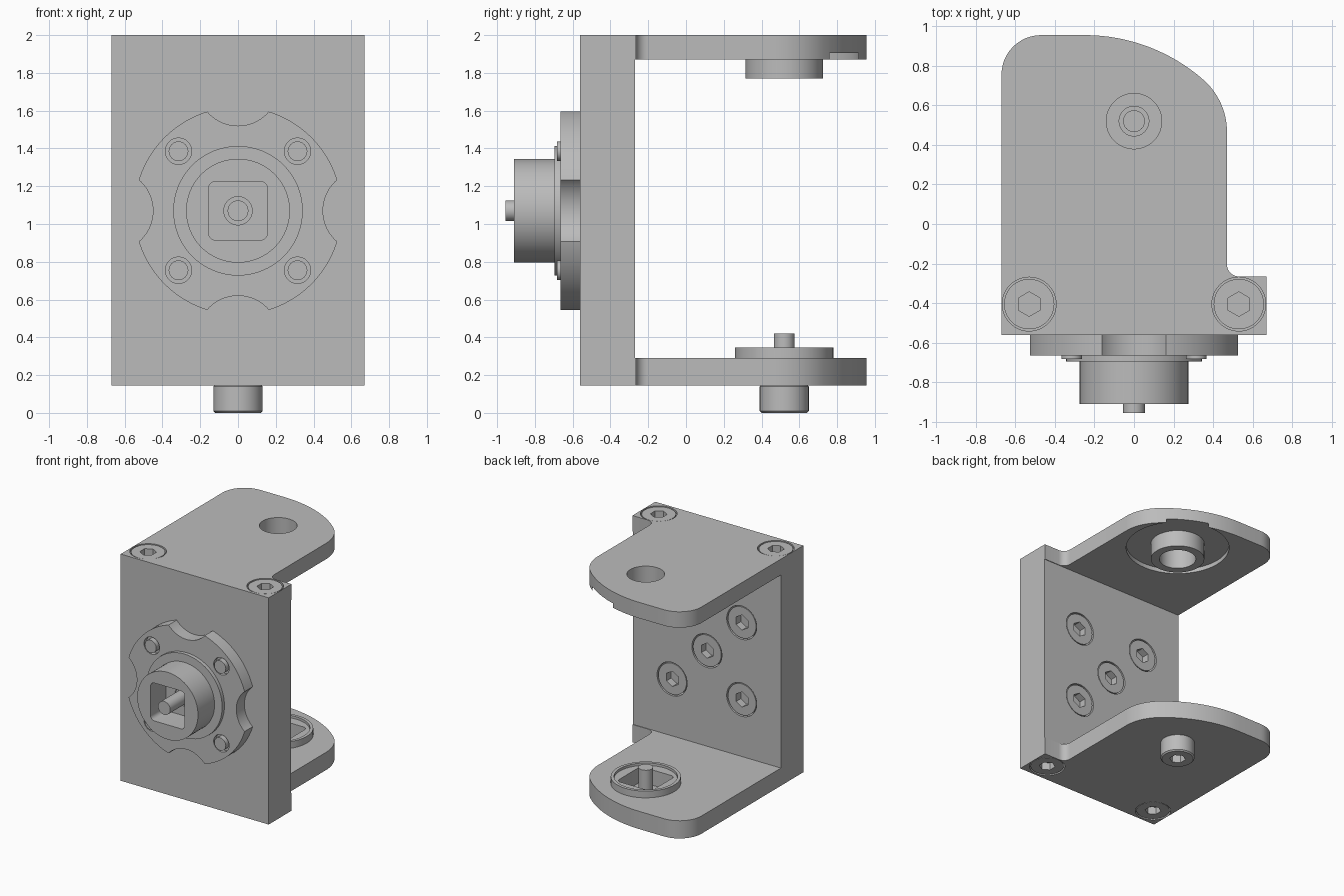
import bpy, bmesh
from math import sin, cos, radians, pi
from mathutils import Matrix

cube = bpy.data.objects.get("Cube")
if cube:
    bpy.data.objects.remove(cube, do_unlink=True)

grey = bpy.data.materials.new("plain grey")
grey.use_nodes = True
grey.diffuse_color = (0.5, 0.5, 0.5, 1)
grey.node_tree.nodes["Principled BSDF"].inputs["Base Color"].default_value = grey.diffuse_color

# Directions: each turns local +z to face that way
UP = Matrix.Identity(4)
DOWN = Matrix.Rotation(pi, 4, 'X')
FRONT = Matrix.Rotation(pi / 2, 4, 'X')
BACK = Matrix.Rotation(-pi / 2, 4, 'X')


def arc(cx, cy, r, a0, a1, n=10):
    angles = [radians(a0 + (a1 - a0) * i / n) for i in range(n + 1)]
    return [(cx + r * cos(a), cy + r * sin(a)) for a in angles]


def circle(r, n=64):
    return arc(0, 0, r, 90, 450 - 360 / n, n - 1)


def rounded_square(h, r):
    c = h - r
    return [p for i, (x, y) in enumerate([(c, c), (-c, c), (-c, -c), (c, -c)])
            for p in arc(x, y, r, 90 * i, 90 * i + 90, 6)]


def prism(name, profile, origin, low, high, facing=UP):
    """Extrude a closed profile from low to high along the facing direction."""
    bm = bmesh.new()
    face = bm.faces.new([bm.verts.new((x, y, low)) for x, y in profile])
    top = bmesh.ops.extrude_face_region(bm, geom=[face])
    verts = [v for v in top["geom"] if isinstance(v, bmesh.types.BMVert)]
    bmesh.ops.translate(bm, verts=verts, vec=(0, 0, high - low))
    bmesh.ops.recalc_face_normals(bm, faces=bm.faces)
    bm.transform(Matrix.Translation(origin) @ facing)
    mesh = bpy.data.meshes.new(name)
    bm.to_mesh(mesh)
    bm.free()
    mesh.materials.append(grey)
    ob = bpy.data.objects.new(name, mesh)
    bpy.context.collection.objects.link(ob)
    return ob


def activate(ob):
    bpy.ops.object.select_all(action='DESELECT')
    ob.select_set(True)
    bpy.context.view_layer.objects.active = ob


def cut(ob, *cutters):
    activate(ob)
    for cutter in cutters:
        mod = ob.modifiers.new("cut", 'BOOLEAN')
        mod.operation = 'DIFFERENCE'
        mod.solver = 'EXACT'
        mod.object = cutter
        bpy.ops.object.modifier_apply(modifier=mod.name)
        bpy.data.objects.remove(cutter, do_unlink=True)


def hole(profile, origin, low, high, facing=UP):
    return prism("cutter", profile, origin, low, high, facing)


# Bracket: side outline extruded full height, then opened at the back
outline = [(-0.67, -0.56), (0.67, -0.56), (0.67, -0.265)]
outline += arc(0.53, -0.205, 0.06, 270, 180, 8)
outline += arc(0.12, 0.466, 0.35, 0, 48.9, 12)
outline += arc(-0.25, 0.0425, 0.9125, 48.9, 90, 16)[1:]
outline += arc(-0.47, 0.755, 0.2, 90, 180, 12)
bracket = prism("bracket", outline, (0, 0, 0), 0.145, 2.0)
opening = [(-1, -0.27), (1, -0.27), (1, 1.2), (-1, 1.2)]
cut(bracket, hole(opening, (0, 0, 0), 0.29, 1.87))

# Upper pivot: through hole, shallow round recess and bearing boss
PIVOT_Y = 0.52
top = (0, PIVOT_Y, 0)
cut(bracket, hole(circle(0.14), top, 1.7, 2.1),
    hole(circle(0.395), top, 1.8, 1.905))
boss = prism("bearing_boss", circle(0.205), top, 1.77, 1.915)
cut(boss, hole(circle(0.14), top, 1.7, 2.1))

# Lower pivot: rimmed seat with square pocket and pin
socket = rounded_square(0.155, 0.035)
seat = prism("pivot_seat", circle(0.26), top, 0.28, 0.345)
cut(seat, hole(circle(0.235), top, 0.325, 0.4), hole(socket, top, 0.2, 0.5))
cut(bracket, hole(socket, top, 0.2, 0.5), hole(circle(0.075), top, 0.18, 0.3))
prism("pivot_pin", circle(0.055, 32), top, 0.17, 0.42)

# Axle screw under the lower arm
axle = prism("axle_screw", circle(0.13), top, 0, 0.15)
bevel = axle.modifiers.new("chamfer", 'BEVEL')
bevel.width = 0.01
bevel.segments = 1
activate(axle)
bpy.ops.object.modifier_apply(modifier=bevel.name)
cut(axle, hole(circle(0.062, 6), top, -0.1, 0.08))


# Recessed hex screws
def screw(name, origin, facing):
    cut(bracket, hole(circle(0.136), origin, -0.08, 0.05, facing))
    head = prism(name, circle(0.127), origin, -0.085, -0.004, facing)
    cut(head, hole(circle(0.062, 6), origin, -0.065, 0.05, facing))


HUB_Z = 1.07
SPREAD = 0.315
for side, sx in (("right", -1), ("left", 1)):
    screw("top_screw_" + side, (sx * 0.53, -0.405, 2.0), UP)
    screw("bottom_screw_" + side, (sx * 0.53, -0.405, 0.145), DOWN)
    for level, sz in (("lower", -1), ("upper", 1)):
        screw(f"back_screw_{level}_{side}",
              (sx * SPREAD, -0.27, HUB_Z + sz * SPREAD), BACK)
screw("back_screw_centre", (0, -0.27, HUB_Z), BACK)

# Front flange with four scallops and four studs
hub = (0, 0, HUB_Z)
flange = prism("front_flange", circle(0.55, 96), hub, 0.55, 0.665, FRONT)
for i in range(4):
    a = i * pi / 2
    cut(flange, hole(circle(0.215), (0.665 * cos(a), 0, HUB_Z + 0.665 * sin(a)),
                     0.5, 0.8, FRONT))
for sx in (-1, 1):
    for sz in (-1, 1):
        spot = (sx * SPREAD, 0, HUB_Z + sz * SPREAD)
        cut(flange, hole(circle(0.07, 32), spot, 0.63, 0.8, FRONT))
        prism("flange_stud", circle(0.052, 32), spot, 0.62, 0.682, FRONT)

# Front hub: collar, socketed drum and pin
prism("hub_collar", circle(0.343), hub, 0.655, 0.695, FRONT)
drum = prism("hub_drum", circle(0.275), hub, 0.66, 0.91, FRONT)
cut(drum, hole(socket, hub, 0.71, 1.0, FRONT),
    hole(circle(0.075, 32), hub, 0.7, 0.9, FRONT))
prism("hub_pin", circle(0.055, 32), hub, 0.66, 0.955, FRONT)

# Smooth round walls, keep edges crisp
for ob in bpy.context.collection.objects:
    if ob.type == 'MESH' and grey.name in ob.data.materials:
        activate(ob)
        bpy.ops.object.shade_smooth_by_angle(angle=radians(30))
